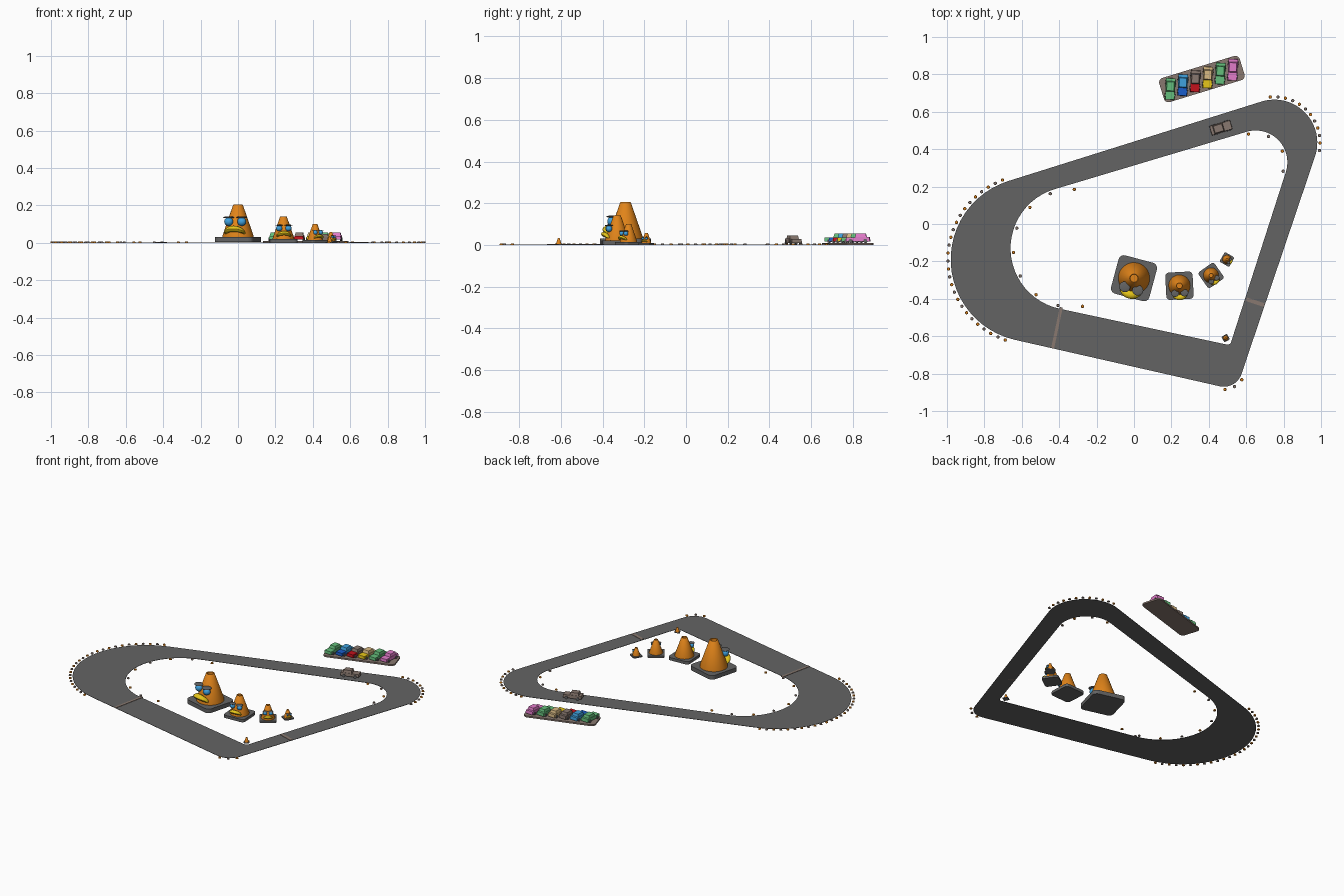
import bpy, bmesh
from math import sin, cos, pi, radians, atan2, acos, hypot
from mathutils import Matrix, Vector

if "Cube" in bpy.data.objects:
    bpy.data.objects.remove(bpy.data.objects["Cube"])


def material(name, rgb):
    m = bpy.data.materials.new(name)
    m.use_nodes = True
    m.diffuse_color = (*rgb, 1)
    m.node_tree.nodes["Principled BSDF"].inputs["Base Color"].default_value = (*rgb, 1)
    return m


ASPHALT = material("asphalt_grey", (0.127, 0.127, 0.127))
ORANGE = material("orange", (0.75, 0.23, 0.01))
YELLOW = material("yellow", (0.82, 0.58, 0.01))
SKY = material("sky_blue", (0.05, 0.36, 0.74))
BLUE = material("deep_blue", (0.01, 0.11, 0.6))
GREEN = material("green", (0.13, 0.52, 0.2))
PINK = material("pink", (0.76, 0.2, 0.59))
RED = material("red", (0.55, 0.006, 0.012))
TAN = material("tan", (0.69, 0.49, 0.23))
BROWN = material("stone_brown", (0.25, 0.19, 0.16))


def finish(bm, name, mat, frame=Matrix(), smooth=False):
    bmesh.ops.recalc_face_normals(bm, faces=bm.faces)
    mesh = bpy.data.meshes.new(name)
    bm.to_mesh(mesh)
    bm.free()
    mesh.materials.append(mat)
    ob = bpy.data.objects.new(name, mesh)
    bpy.context.collection.objects.link(ob)
    ob.matrix_world = frame
    if smooth:
        bpy.ops.object.select_all(action="DESELECT")
        ob.select_set(True)
        bpy.context.view_layer.objects.active = ob
        bpy.ops.object.shade_smooth_by_angle(angle=radians(40))
    return ob


def place(x, y, z=0, turn=0, size=1):
    return (Matrix.Translation((x, y, z)) @ Matrix.Rotation(radians(turn), 4, "Z")
            @ Matrix.Scale(size, 4))


def box(name, mat, frame, size, centre, taper=1):
    bm = bmesh.new()
    bmesh.ops.create_cube(bm, size=1)
    for v in bm.verts:
        k = taper if v.co.z > 0 else 1
        v.co = Vector((v.co.x * size[0] * k, v.co.y * size[1] * k, v.co.z * size[2])) + Vector(centre)
    return finish(bm, name, mat, frame)


def prism(name, mat, frame, outline, z0, z1):
    bm = bmesh.new()
    face = bm.faces.new([bm.verts.new((x, y, z0)) for x, y in outline])
    top = bmesh.ops.extrude_face_region(bm, geom=[face])["geom"]
    for v in top:
        if isinstance(v, bmesh.types.BMVert):
            v.co.z = z1
    return finish(bm, name, mat, frame)


def hull(circles, steps=24):
    """Outline of a belt stretched round circles listed counter-clockwise."""
    n = len(circles)
    tangents = []
    for i in range(n):
        (x0, y0, r0), (x1, y1, r1) = circles[i], circles[(i + 1) % n]
        dx, dy = x1 - x0, y1 - y0
        tangents.append(atan2(dy, dx) - acos((r0 - r1) / hypot(dx, dy)))
    points = []
    for i, (x, y, r) in enumerate(circles):
        start = tangents[i - 1]
        sweep = (tangents[i] - start) % (2 * pi)
        for k in range(steps + 1):
            a = start + sweep * k / steps
            points.append((x + r * cos(a), y + r * sin(a)))
    return points


def rounded_rect(w, d, r):
    a, b = w / 2 - r, d / 2 - r
    return hull([(a, -b, r), (a, b, r), (-a, b, r), (-a, -b, r)], 6)


# Race track: a ring between two belts
outer = hull([(-0.54, -0.19, 0.44), (0.48, -0.77, 0.1), (0.75, 0.435, 0.23)])
inner = hull([(-0.33, -0.13, 0.33), (0.50, -0.625, 0.02), (0.65, 0.33, 0.17)])
bm = bmesh.new()
edges = []
for z in (0.0, 0.002):
    rings = [[bm.verts.new((x, y, z)) for x, y in loop] for loop in (outer, inner)]
    edges.append(rings)
    for i in range(len(outer)):
        j = (i + 1) % len(outer)
        bm.faces.new((rings[0][i], rings[0][j], rings[1][j], rings[1][i]))
for low, high in zip(*edges):
    for i in range(len(low)):
        j = (i + 1) % len(low)
        bm.faces.new((low[i], low[j], high[j], high[i]))
finish(bm, "race_track", ASPHALT)

# Painted lines across the track
box("start_line", BROWN, place(-0.412, -0.555, 0, -12), (0.016, 0.224, 0.004), (0, 0, 0.002))
box("finish_line", BROWN, place(0.648, -0.418, 0, -18), (0.1, 0.02, 0.004), (0, 0, 0.002))


# Track edge markers, alternately orange and stone
def markers(name, x, y, r, a0, a1, count):
    for k, mat in enumerate((ORANGE, BROWN)):
        bm = bmesh.new()
        for i in range(k, count, 2):
            a = radians(a0 + (a1 - a0) * i / (count - 1))
            bmesh.ops.create_cone(bm, cap_ends=True, segments=10, radius1=0.009, radius2=0.007,
                                  depth=0.007, matrix=Matrix.Translation(
                                      (x + r * cos(a), y + r * sin(a), 0.0035)))
        finish(bm, f"{name}_{mat.name}", mat)


markers("left_bend_markers", -0.54, -0.19, 0.455, 111, 251, 27)
markers("right_bend_markers", 0.75, 0.435, 0.245, 95, -10, 12)
markers("corner_markers", 0.48, -0.77, 0.115, -87, -33, 3)
markers("inner_left_markers", -0.33, -0.13, 0.315, 88, 280, 9)
markers("inner_right_markers", 0.65, 0.33, 0.155, 104, -18, 4)


# Traffic cones with faces, in the size of the largest
def sphere(name, mat, frame, centre, scale):
    bm = bmesh.new()
    bmesh.ops.create_uvsphere(bm, u_segments=20, v_segments=12, radius=1)
    bmesh.ops.scale(bm, vec=scale, verts=bm.verts)
    bmesh.ops.translate(bm, vec=centre, verts=bm.verts)
    return finish(bm, name, mat, frame, True)


def cone(name, x, y, turn, size, face=True):
    f = place(x, y, 0, turn, size)
    prism(name + "_base", ASPHALT, f, rounded_rect(0.212, 0.212, 0.03), 0.003, 0.03)
    bm = bmesh.new()
    profile = [(0.084, 0.029), (0.084, 0.036), (0.026, 0.203), (0.023, 0.205),
               (0.019, 0.203), (0.019, 0.185), (0, 0.185)]
    verts = [bm.verts.new((r, 0, z)) for r, z in profile]
    lines = [bm.edges.new(pair) for pair in zip(verts, verts[1:])]
    bmesh.ops.spin(bm, geom=verts + lines, axis=(0, 0, 1), cent=(0, 0, 0), steps=32, angle=2 * pi)
    bmesh.ops.remove_doubles(bm, verts=bm.verts, dist=0.0001)
    finish(bm, name + "_body", ORANGE, f, True)
    if not face:
        return
    for side, s in (("left", 1), ("right", -1)):
        sphere(f"{name}_{side}_eye", SKY, f, (s * 0.036, -0.058, 0.113), (0.024, 0.022, 0.023))
        sphere(f"{name}_{side}_eyelid", ASPHALT, f, (s * 0.036, -0.057, 0.136), (0.03, 0.028, 0.005))
    # Drooping lip wrapped around the body
    bm = bmesh.new()
    rings = []
    for i in range(17):
        t = i / 8 - 1
        a, z = t * 0.75, 0.075 - 0.024 * t * t
        thick = 0.004 + 0.013 * (1 - t * t) ** 0.5
        ring = []
        for k in range(10):
            b = 2 * pi * k / 10
            r = 0.079 + 0.012 * (1 - t * t) + thick * 1.25 * cos(b)
            ring.append(bm.verts.new((r * sin(a), -r * cos(a), z + thick * sin(b))))
        rings.append(ring)
    for p, q in zip(rings, rings[1:]):
        for k in range(10):
            m = (k + 1) % 10
            bm.faces.new((p[k], p[m], q[m], q[k]))
    bm.faces.new(rings[0])
    bm.faces.new(rings[-1])
    finish(bm, name + "_lip", YELLOW, f, True)


cone("giant_cone", 0, -0.29, -15, 1)
cone("large_cone", 0.243, -0.33, 3, 0.69)
cone("medium_cone", 0.412, -0.275, 35, 0.49)
cone("small_cone", 0.497, -0.19, 60, 0.28)
cone("tiny_cone", 0.49, -0.61, 30, 0.16, False)


# Small cars, nose towards local -y
def car(name, frame, front, rear):
    box(name + "_nose", front, frame, (0.05, 0.045, 0.019), (0, -0.035, 0.0165), 0.94)
    box(name + "_tail", rear, frame, (0.052, 0.072, 0.021), (0, 0.022, 0.0175), 0.96)
    box(name + "_cabin", rear, frame, (0.046, 0.056, 0.017), (0, 0.014, 0.0355), 0.84)
    bm = bmesh.new()
    for x in (-0.024, 0.024):
        for y in (-0.035, 0.036):
            bmesh.ops.create_cone(bm, cap_ends=True, segments=12, radius1=0.0095, radius2=0.0095,
                                  depth=0.009, matrix=Matrix.Translation((x, y, 0.0095))
                                  @ Matrix.Rotation(pi / 2, 4, "Y"))
    finish(bm, name + "_wheels", ASPHALT, frame, True)


car("racing_car", place(0.465, 0.515, 0.002, 107), BROWN, BROWN)

# Parking plate with its row of cars
prism("parking_plate", BROWN, place(0.363, 0.775, 0, 17), rounded_rect(0.45, 0.135, 0.025), 0, 0.01)
paints = [(GREEN, GREEN), (BLUE, SKY), (RED, BROWN), (YELLOW, TAN), (GREEN, GREEN), (PINK, PINK)]
for i, (front, rear) in enumerate(paints):
    car(f"parked_car_{i + 1}", place(0.194 + 0.0668 * i, 0.722 + 0.0205 * i, 0.01, -3), front, rear)
